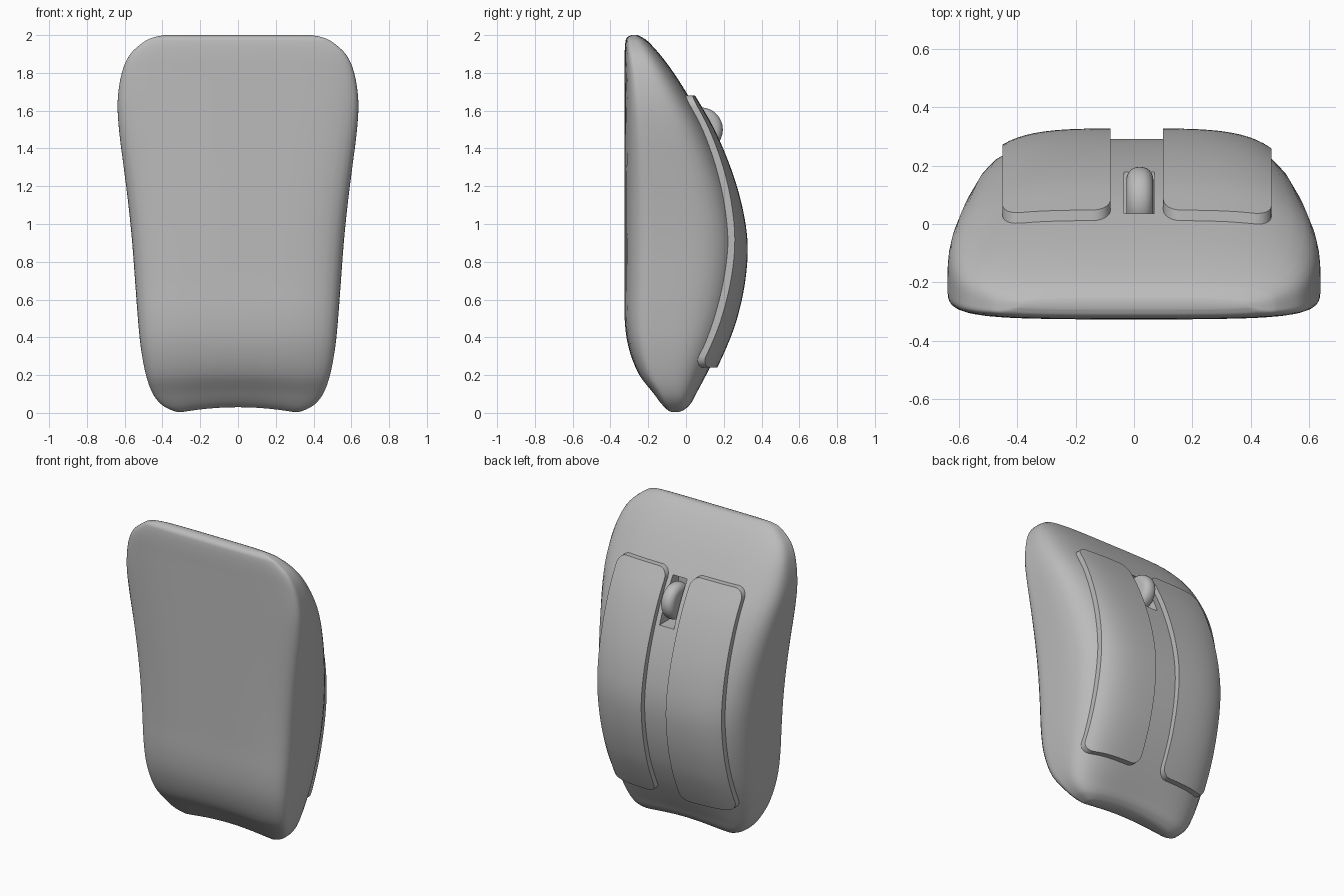
import bpy, bmesh, math

if "Cube" in bpy.data.objects:
    bpy.data.objects.remove(bpy.data.objects["Cube"])

grey = bpy.data.materials.new("mid_grey")
grey.use_nodes = True
grey.diffuse_color = (0.5, 0.5, 0.5, 1)
grey.node_tree.nodes["Principled BSDF"].inputs["Base Color"].default_value = grey.diffuse_color

# Body outline: height, half width, front y, back y
KEYS = [
    (0, .30, -.08, -.02), (.01, .34, -.1, 0), (.04, .40, -.13, .03),
    (.1, .45, -.175, .06), (.2, .487, -.25, .11), (.35, .515, -.305, .18),
    (.5, .53, -.325, .235), (.7, .545, -.325, .278), (.9, .56, -.325, .29),
    (1.1, .58, -.325, .26), (1.3, .605, -.325, .2), (1.5, .63, -.325, .115),
    (1.65, .637, -.325, .03), (1.8, .615, -.325, -.065), (1.9, .57, -.325, -.14),
    (1.97, .49, -.32, -.205), (1.99, .44, -.31, -.235), (2, .39, -.29, -.255),
]
POWER = 4


def outline(z):
    """Smoothly interpolate half width, front y and back y at a height."""
    last = len(KEYS) - 1
    i = max(j for j in range(last) if KEYS[j][0] <= z)

    def slope(j, c):
        a, b = KEYS[max(j - 1, 0)], KEYS[min(j + 1, last)]
        return (b[c] - a[c]) / (b[0] - a[0])
    a, b = KEYS[i], KEYS[i + 1]
    h = b[0] - a[0]
    t = (z - a[0]) / h
    s = t * t * (3 - 2 * t)
    return [a[c] + (b[c] - a[c]) * s + h * t * (1 - t)
            * ((1 - t) * slope(i, c) - t * slope(i + 1, c)) for c in (1, 2, 3)]


def widest_y(front, back):
    return front + (back - front) * .3


def back_surface(x, z):
    w, front, back = outline(z)
    mid = widest_y(front, back)
    return mid + (back - mid) * (1 - (abs(x) / w) ** POWER) ** (1 / POWER)


def finish(name, bm, angle=40):
    bmesh.ops.recalc_face_normals(bm, faces=bm.faces)
    mesh = bpy.data.meshes.new(name)
    bm.to_mesh(mesh)
    bm.free()
    mesh.materials.append(grey)
    obj = bpy.data.objects.new(name, mesh)
    bpy.context.collection.objects.link(obj)
    activate(obj)
    bpy.ops.object.shade_smooth_by_angle(angle=math.radians(angle))
    return obj


def activate(obj):
    bpy.ops.object.select_all(action='DESELECT')
    obj.select_set(True)
    bpy.context.view_layer.objects.active = obj


# Body: lofted rounded sections with a shallow notch in the lower end
def make_body(sides=64, steps=4):
    bm = bmesh.new()
    heights = [a[0] + (b[0] - a[0]) * k / steps
               for a, b in zip(KEYS, KEYS[1:]) for k in range(steps)] + [2]
    rings = []
    for z in heights:
        w, front, back = outline(z)
        mid = widest_y(front, back)
        ring = []
        for i in range(sides):
            c = math.cos(math.tau * i / sides)
            s = math.sin(math.tau * i / sides)
            r = (abs(c) ** POWER + abs(s) ** POWER) ** (-1 / POWER)
            x, depth = w * c * r, back - mid if s > 0 else mid - front
            notch = .03 * max(0, 1 - (x / .32) ** 2) * max(0, 1 - z / .4) ** 2
            ring.append(bm.verts.new((x, mid + depth * s * r, z + notch)))
        rings.append(ring)
    for lo, hi in zip(rings, rings[1:]):
        for i in range(sides):
            j = (i + 1) % sides
            bm.faces.new((lo[i], lo[j], hi[j], hi[i]))
    for ring in (rings[0], rings[-1]):
        for i in range(sides // 2):
            quad = [ring[i], ring[i + 1], ring[-i - 1], ring[-i]]
            bm.faces.new(list(dict.fromkeys(quad)))
    return finish("body", bm)


# Raised panels: rounded strips that follow the back surface
def make_panel(name, x0, x1, z0=.24, z1=1.68, radius=.06, cols=14):
    arc = [radius * (1 - math.cos(math.pi / 2 * k / 6)) for k in range(7)]
    rows = 36
    middle = [z0 + radius + (z1 - z0 - 2 * radius) * k / rows for k in range(1, rows)]
    heights = [z0 + a for a in arc] + middle + [z1 - a for a in reversed(arc)]
    bm = bmesh.new()
    grid = []
    for z in heights:
        d = max(0, radius - min(z - z0, z1 - z))
        inset = radius - math.sqrt(max(0, radius ** 2 - d ** 2))
        xs = [x0 + inset + (x1 - x0 - 2 * inset) * k / cols for k in range(cols + 1)]
        grid.append([bm.verts.new((x, back_surface(x, z) + .036, z)) for x in xs])
    for lo, hi in zip(grid, grid[1:]):
        for k in range(cols):
            bm.faces.new((lo[k], lo[k + 1], hi[k + 1], hi[k]))
    extruded = bmesh.ops.extrude_face_region(bm, geom=bm.faces[:], use_keep_orig=True)
    moved = [v for v in extruded["geom"] if isinstance(v, bmesh.types.BMVert)]
    bmesh.ops.translate(bm, verts=moved, vec=(0, -.045, 0))
    return finish(name, bm)


body = make_body()
make_panel("right_panel", -.45, -.08)
make_panel("left_panel", .10, .47)

# Wheel slot cut into the body
bpy.ops.mesh.primitive_cube_add(size=1, location=(.018, .15, 1.5))
cutter = bpy.context.object
cutter.scale = (.105, .34, .28)
cutter.hide_render = True
cutter.data.materials.append(grey)
activate(body)
cut = body.modifiers.new("wheel_slot", 'BOOLEAN')
cut.operation, cut.solver, cut.object = 'DIFFERENCE', 'EXACT', cutter
bpy.ops.object.modifier_apply(modifier=cut.name)
bpy.data.objects.remove(cutter)

# Scroll wheel with a rounded rim
bm = bmesh.new()
bmesh.ops.create_cone(bm, cap_ends=True, segments=48, radius1=.117, radius2=.117, depth=.092)
rim = [e for e in bm.edges if abs(e.verts[0].co.z - e.verts[1].co.z) < .001]
bmesh.ops.bevel(bm, geom=rim, offset=.042, segments=6, profile=.5, affect='EDGES')
wheel = finish("scroll_wheel", bm)
wheel.rotation_euler.y = math.pi / 2
wheel.location = (.02, .078, 1.5)
